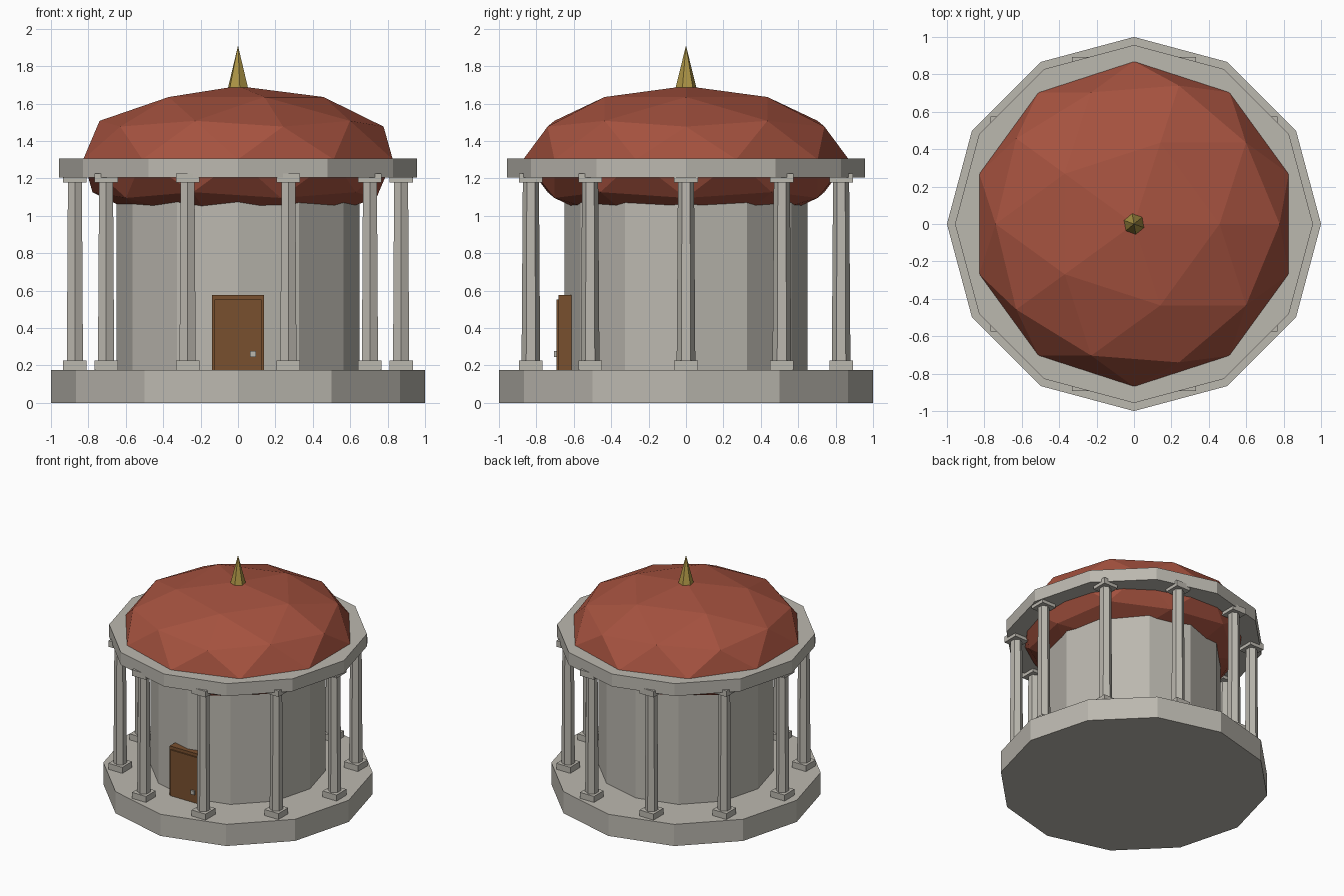
import bpy
import math

default = bpy.data.objects.get("Cube")
if default:
    bpy.data.objects.remove(default, do_unlink=True)


def material(name, rgb):
    mat = bpy.data.materials.new(name)
    mat.use_nodes = True
    color = (*rgb, 1)
    mat.diffuse_color = color
    mat.node_tree.nodes["Principled BSDF"].inputs["Base Color"].default_value = color
    return mat


stone = material("warm grey stone", (0.50, 0.48, 0.43))
terracotta = material("terracotta red", (0.38, 0.085, 0.05))
wood = material("brown wood", (0.19, 0.08, 0.028))
gold = material("dull gold", (0.42, 0.30, 0.06))


def finish(name, mat):
    obj = bpy.context.object
    obj.name = name
    obj.data.materials.append(mat)
    return obj


def prism(name, mat, sides, x, y, z0, z1, r0, r1, turn=0):
    """Upright polygonal prism or cone with its first corner on +x."""
    bpy.ops.mesh.primitive_cone_add(
        vertices=sides, radius1=r0, radius2=r1, depth=z1 - z0,
        location=(x, y, (z0 + z1) / 2), rotation=(0, 0, turn))
    return finish(name, mat)


def box(name, mat, x0, x1, y0, y1, z0, z1):
    bpy.ops.mesh.primitive_cube_add(
        size=1, location=((x0 + x1) / 2, (y0 + y1) / 2, (z0 + z1) / 2))
    obj = finish(name, mat)
    obj.scale = (x1 - x0, y1 - y0, z1 - z0)
    return obj


# Platform, round hall and the ring carried by the columns
BASE_TOP = 0.177
RING_BOTTOM = 1.204
prism("base_platform", stone, 12, 0, 0, 0, BASE_TOP, 1, 1)
prism("hall_wall", stone, 12, 0, 0, 0.1, 1.22, 0.65, 0.65)
prism("roof_ring", stone, 12, 0, 0, RING_BOTTOM, 1.306, 0.957, 0.957)

# Squashed faceted dome
bpy.ops.mesh.primitive_ico_sphere_add(subdivisions=2, radius=1, location=(0, 0, 1.302))
finish("dome", terracotta).scale = (0.87, 0.87, 0.392)

# Spire
prism("spire", gold, 6, 0, 0, 1.68, 1.91, 0.058, 0, math.radians(10))

# Colonnade: ten tapered columns with square plinths and capitals
COLUMNS = 10
half = 0.063
for i in range(COLUMNS):
    angle = math.tau * i / COLUMNS
    x, y = 0.872 * math.cos(angle), 0.872 * math.sin(angle)
    prism(f"column_shaft_{i}", stone, 6, x, y, 0.2, 1.2, 0.05, 0.043)
    for part, z0, z1 in (("plinth", BASE_TOP - 0.002, 0.226), ("capital", 1.178, 1.227)):
        box(f"column_{part}_{i}", stone, x - half, x + half, y - half, y + half, z0, z1)

# Door with frame, panel and square knob
box("door_frame", wood, -0.139, 0.139, -0.682, -0.6, 0.1, 0.577)
box("door_panel", wood, -0.125, 0.125, -0.692, -0.66, 0.1, 0.552)
box("door_knob", stone, 0.065, 0.097, -0.706, -0.68, 0.246, 0.278)
